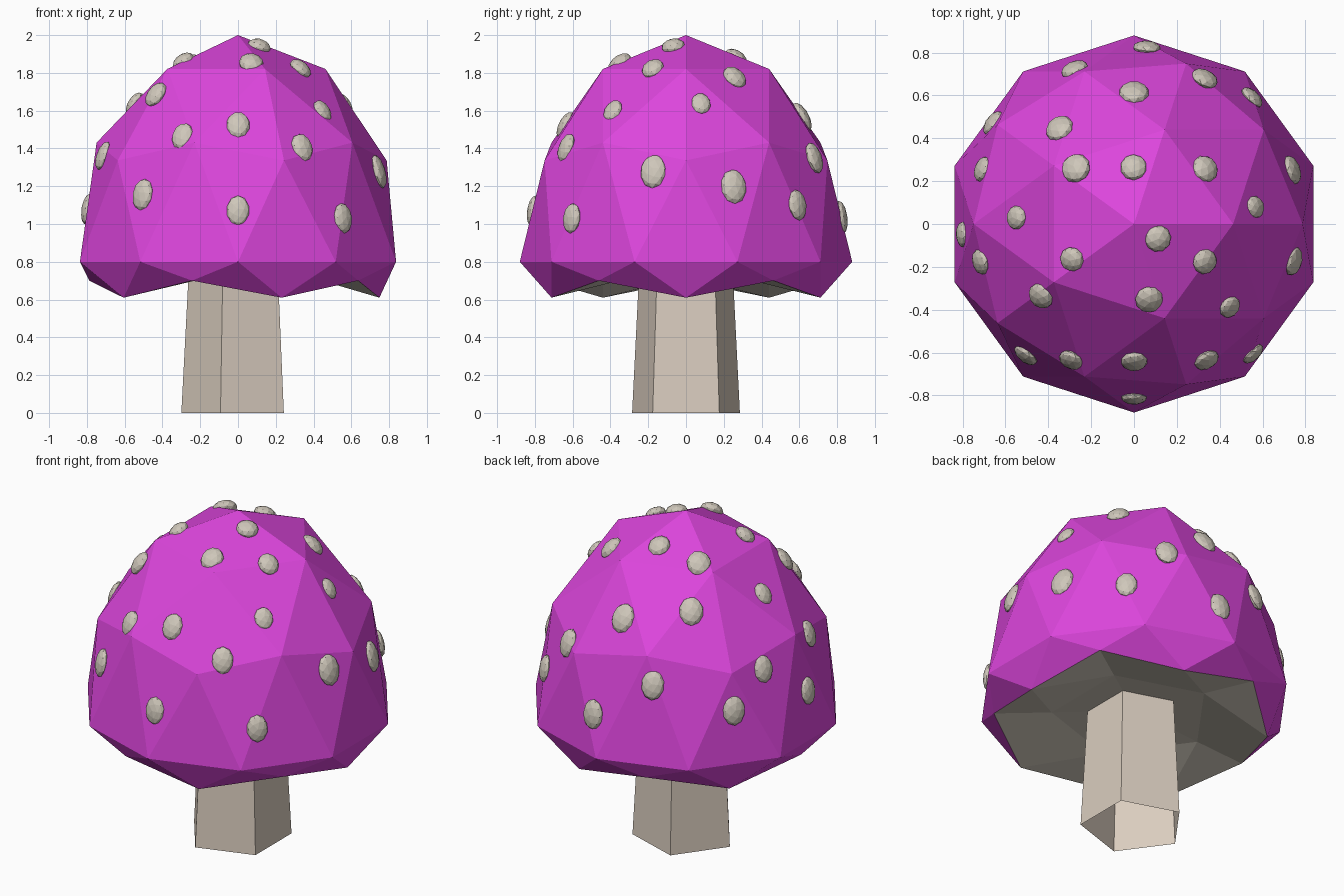
import bpy, bmesh, math
from mathutils import Vector, Matrix
from mathutils.bvhtree import BVHTree

if "Cube" in bpy.data.objects:
    bpy.data.objects.remove(bpy.data.objects["Cube"])

SCALE = Vector((0.88, 0.88, 1.2))      # half-sizes of the cap dome
CENTRE = Vector((0, 0, 0.8))           # middle of the cap's widest ring


def material(name, rgb):
    m = bpy.data.materials.new(name)
    m.diffuse_color = (*rgb, 1)
    m.use_nodes = True
    m.node_tree.nodes["Principled BSDF"].inputs["Base Color"].default_value = m.diffuse_color
    return m


purple = material("purple", (0.72, 0.06, 0.72))
cream = material("cream", (0.62, 0.57, 0.49))
beige = material("beige", (0.70, 0.61, 0.52))


def make_object(name, bm, *mats):
    mesh = bpy.data.meshes.new(name)
    bm.to_mesh(mesh)
    bm.free()
    for m in mats:
        mesh.materials.append(m)
    ob = bpy.data.objects.new(name, mesh)
    bpy.context.collection.objects.link(ob)
    return ob


# Cap: a low-poly sphere whose lower half is folded up into a hollow underside
bm = bmesh.new()
bmesh.ops.create_icosphere(bm, subdivisions=2, radius=1)
LOWER = {-0.447: 0.70, -0.526: 0.61, -0.851: 0.72, -1.0: 0.75}
inner = set()
for v in bm.verts:
    level = v.co.z
    v.co = v.co * SCALE + CENTRE
    for key, z in LOWER.items():
        if abs(level - key) < 0.02:
            v.co.z = z
    if level < -0.7:
        inner.add(v)
for f in bm.faces:
    f.material_index = 1 if any(v in inner for v in f.verts) else 0
surface = BVHTree.FromBMesh(bm)
make_object("cap", bm, purple, cream)

# Stem: open five-sided tapered tube
bm = bmesh.new()
rings = []
for z, r in ((0, 0.30), (0.8, 0.258)):
    rings.append([bm.verts.new((r * math.cos(math.radians(36 + 72 * i)),
                                r * math.sin(math.radians(36 + 72 * i)), z))
                  for i in range(5)])
for i in range(5):
    j = (i + 1) % 5
    bm.faces.new((rings[0][i], rings[0][j], rings[1][j], rings[1][i]))
make_object("stem", bm, beige)

# Spots: flattened pebbles (x, y, z, radius) pressed on the cap surface
SPOTS = [
    (0.06, 0.84, 1.04, .075), (-0.28, 0.73, 1.27, .075), (0, 0.62, 1.57, .080),
    (0.33, 0.68, 1.35, .075), (0.55, 0.59, 1.10, .070), (-0.67, 0.48, 1.12, .075),
    (-0.36, 0.46, 1.65, .078), (-0.72, 0.26, 1.31, .070), (-0.27, 0.255, 1.83, .080),
    (0, 0.26, 1.87, .072), (0.335, 0.26, 1.78, .074), (0.745, 0.255, 1.20, .080),
    (-0.55, 0.03, 1.64, .064), (0.57, 0.08, 1.64, .060), (-0.80, -0.05, 1.08, .070),
    (0.115, -0.07, 1.95, .072), (-0.71, -0.175, 1.36, .070), (-0.285, -0.165, 1.85, .066),
    (0.33, -0.175, 1.82, .068), (0.75, -0.175, 1.28, .080), (-0.43, -0.33, 1.68, .072),
    (0.07, -0.355, 1.855, .075), (0.45, -0.39, 1.60, .062), (-0.505, -0.61, 1.155, .073),
    (-0.29, -0.63, 1.46, .068), (0, -0.635, 1.52, .071), (0.335, -0.63, 1.40, .070),
    (0.555, -0.605, 1.03, .068), (0, -0.81, 1.07, .069),
]
bm = bmesh.new()
for x, y, z, r in SPOTS:
    hit = surface.find_nearest(Vector((x, y, z)))[0] - CENTRE
    p = Vector((hit.x / SCALE.x, hit.y / SCALE.y, hit.z / SCALE.z))
    rot = p.to_track_quat('Z', 'Y').to_matrix().to_4x4()
    mat = (Matrix.Translation(CENTRE) @ Matrix.Diagonal((*SCALE, 1))
           @ Matrix.Translation(p) @ rot @ Matrix.Diagonal((r, r, r * 0.5, 1)))
    bmesh.ops.create_icosphere(bm, subdivisions=2, radius=1, matrix=mat)
make_object("cap_spots", bm, cream)
